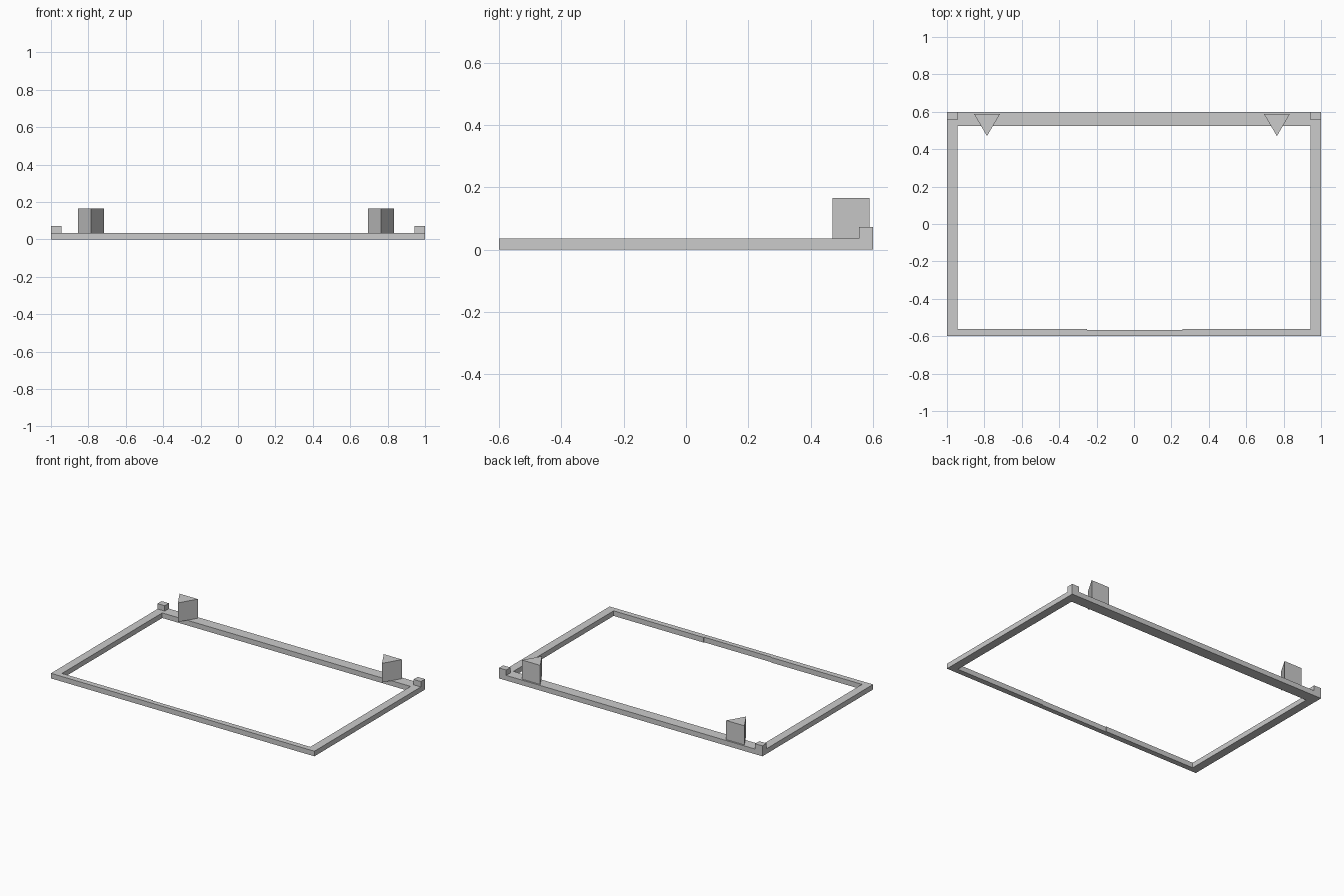
import bpy
import bmesh

cube = bpy.data.objects.get("Cube")
if cube:
    bpy.data.objects.remove(cube, do_unlink=True)

grey = bpy.data.materials.new("plain grey")
grey.use_nodes = True
colour = (0.6, 0.6, 0.6, 1)
grey.diffuse_color = colour
grey.node_tree.nodes["Principled BSDF"].inputs["Base Color"].default_value = colour


def prism(name, outline, bottom, top):
    """Extrude a counter-clockwise outline straight up."""
    bm = bmesh.new()
    base = bm.faces.new([bm.verts.new((x, y, bottom)) for x, y in outline])
    new = bmesh.ops.extrude_face_region(bm, geom=[base], use_keep_orig=True)["geom"]
    for v in new:
        if isinstance(v, bmesh.types.BMVert):
            v.co.z = top
    bmesh.ops.recalc_face_normals(bm, faces=bm.faces)
    mesh = bpy.data.meshes.new(name)
    bm.to_mesh(mesh)
    bm.free()
    mesh.materials.append(grey)
    obj = bpy.data.objects.new(name, mesh)
    bpy.context.collection.objects.link(obj)
    return obj


def box(name, x0, x1, y0, y1, bottom, top):
    return prism(name, [(x0, y0), (x1, y0), (x1, y1), (x0, y1)], bottom, top)


RIM = 0.035      # frame height
HALF = 0.6       # half depth
INNER = 0.943    # inner face of the side rails

# Frame: a deep back rail, two side rails and a thin front rail
box("back_rail", -INNER, INNER, 0.525, HALF, 0, RIM)
box("right_rail", -1, -INNER, -HALF, HALF, 0, RIM)
box("left_rail", INNER, 1, -HALF, HALF, 0, RIM)

# Front rail is very slightly thinner in the middle
prism("front_rail", [(-INNER, -HALF), (INNER, -HALF), (INNER, -0.562),
                     (0.26, -0.562), (0.26, -0.567), (-0.25, -0.567),
                     (-0.25, -0.562), (-INNER, -0.562)], 0, RIM)

# Small blocks on the back corners
box("right_corner_block", -1, -0.945, 0.555, HALF, RIM, 0.072)
box("left_corner_block", 0.945, 1, 0.555, HALF, RIM, 0.072)

# Upright wedges whose points overhang the back rail
for name, x in (("right_wedge", -0.786), ("left_wedge", 0.764)):
    prism(name, [(x, 0.47), (x + 0.069, 0.588), (x - 0.069, 0.588)], RIM, 0.166)
